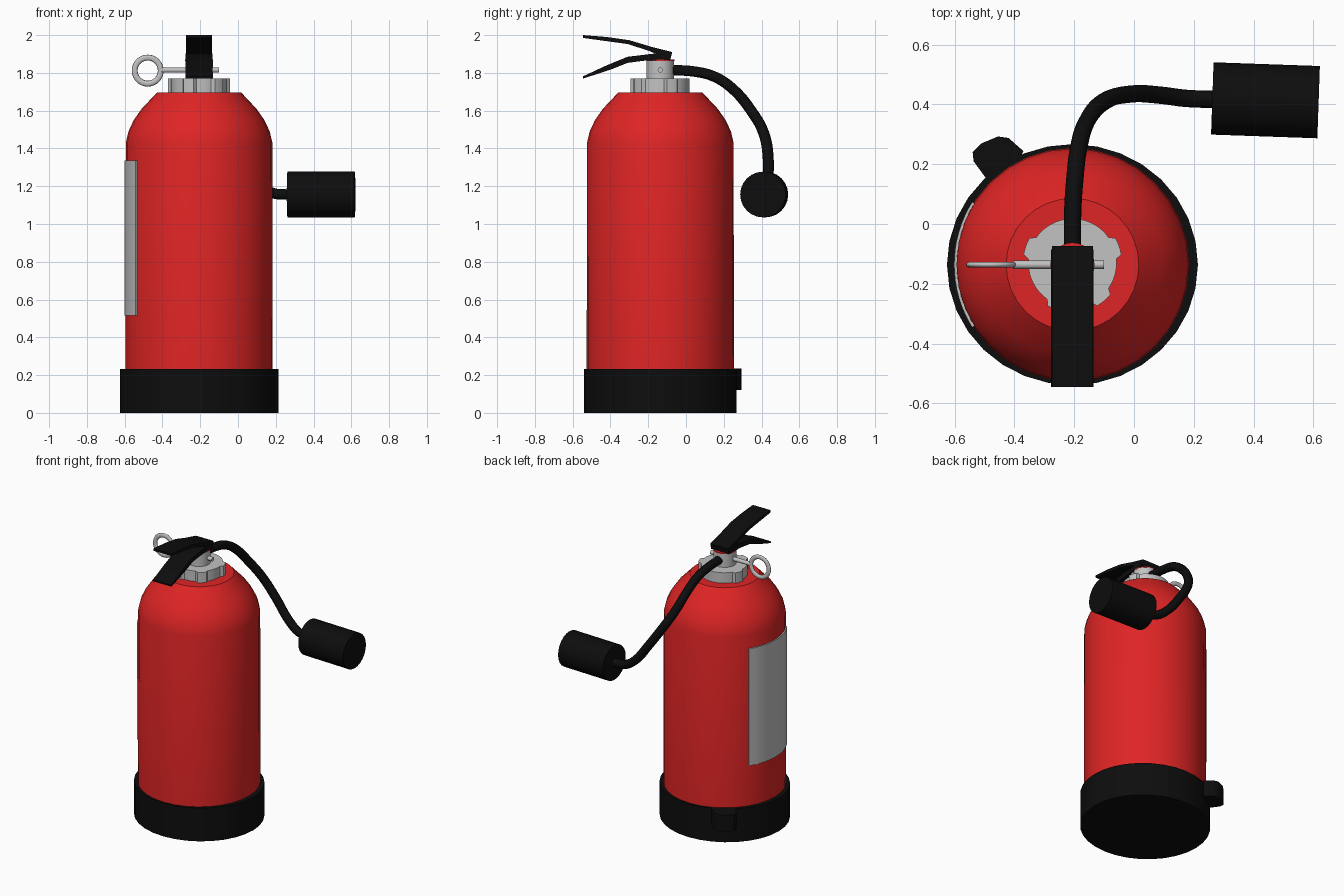
import bpy, bmesh, math
from mathutils import Vector, Matrix

if "Cube" in bpy.data.objects:
    bpy.data.objects.remove(bpy.data.objects["Cube"])

CX, CY = -0.206, -0.136          # axis of the cylinder


def material(name, rgb):
    m = bpy.data.materials.new(name)
    m.diffuse_color = (*rgb, 1)
    m.use_nodes = True
    m.node_tree.nodes["Principled BSDF"].inputs["Base Color"].default_value = m.diffuse_color
    return m


RED = material("red paint", (0.74, 0.018, 0.018))
BLACK = material("black rubber", (0.004, 0.004, 0.004))
GREY = material("light grey metal", (0.54, 0.54, 0.54))


def finish(name, bm, mat, angle=35):
    bmesh.ops.recalc_face_normals(bm, faces=bm.faces)
    me = bpy.data.meshes.new(name)
    bm.to_mesh(me)
    bm.free()
    me.materials.append(mat)
    ob = bpy.data.objects.new(name, me)
    bpy.context.collection.objects.link(ob)
    bpy.ops.object.select_all(action='DESELECT')
    ob.select_set(True)
    bpy.context.view_layer.objects.active = ob
    bpy.ops.object.shade_smooth_by_angle(angle=math.radians(angle))
    return ob


def lathe(name, profile, mat, sides=32, sy=1.0, matrix=None):
    """Spin (radius, height) points around z and cap both ends."""
    bm = bmesh.new()
    rings = []
    for r, z in profile:
        rings.append([bm.verts.new((r * math.cos(math.tau * i / sides),
                                    sy * r * math.sin(math.tau * i / sides), z))
                      for i in range(sides)])
    for a, b in zip(rings, rings[1:]):
        for i in range(sides):
            j = (i + 1) % sides
            bm.faces.new((a[i], a[j], b[j], b[i]))
    bm.faces.new(rings[0])
    bm.faces.new(rings[-1])
    bm.transform(matrix or Matrix.Translation((CX, CY, 0)))
    return finish(name, bm, mat)


def prism(name, points, offset, mat, angle=35):
    """Extrude a closed outline of 3D points by an offset vector."""
    bm = bmesh.new()
    face = bm.faces.new([bm.verts.new(p) for p in points])
    res = bmesh.ops.extrude_face_region(bm, geom=[face])
    bmesh.ops.translate(bm, vec=Vector(offset),
                        verts=[v for v in res["geom"] if isinstance(v, bmesh.types.BMVert)])
    return finish(name, bm, mat, angle)


# Tank with curved shoulder
lathe("tank", [(0.39, 0.2), (0.388, 1.43), (0.374, 1.49), (0.346, 1.55),
               (0.304, 1.61), (0.222, 1.697)], RED)

# Base boot with its side clasp
lathe("base_boot", [(0.42, 0.0), (0.42, 0.233), (0.38, 0.233)], BLACK, 32, 0.96)
clasp = [(-0.37, 0.244), (-0.42, 0.288), (-0.455, 0.293), (-0.51, 0.27),
         (-0.54, 0.24), (-0.537, 0.21), (-0.493, 0.15), (-0.42, 0.15)]
prism("base_clasp", [(x, y, 0.12) for x, y in clasp], (0, 0, 0.114), BLACK)

# Collar nut with raised lobes
outline = []
for a in range(0, 360, 5):
    lobe = any(abs((a - c + 180) % 360 - 180) <= 12 for c in (20, 160, 250, 310))
    r = 0.166 if lobe else 0.148
    outline.append((CX + r * math.cos(math.radians(a)),
                    CY + 0.006 + r * math.sin(math.radians(a)), 1.69))
prism("collar_nut", outline, (0, 0, 0.08), GREY)

# Valve and red cap
lathe("valve", [(0.073, 1.76), (0.073, 1.863)], GREY, 24)
lathe("valve_cap", [(0.074, 1.863), (0.074, 1.87)], RED, 24)

# Squeeze levers, side profiles in (y, z)
upper = [(-0.545, 2.0), (-0.42, 1.99), (-0.30, 1.973), (-0.18, 1.937), (-0.073, 1.91),
         (-0.083, 1.868), (-0.12, 1.885), (-0.20, 1.918), (-0.31, 1.953), (-0.545, 1.985)]
lower = [(-0.545, 1.782), (-0.42, 1.84), (-0.31, 1.885), (-0.17, 1.902), (-0.10, 1.897),
         (-0.085, 1.868), (-0.21, 1.866), (-0.31, 1.853), (-0.40, 1.817), (-0.545, 1.77)]
for name, prof, w in (("upper_lever", upper, 0.138), ("lower_lever", lower, 0.142)):
    prism(name, [(CX - w / 2, y, z) for y, z in prof], (w, 0, 0), BLACK, 20)

# Safety pin and pull ring
lathe("safety_pin", [(0.014, -0.405), (0.014, -0.10)], GREY, 12,
      matrix=Matrix.Translation((0, CY, 1.815)) @ Matrix.Rotation(math.pi / 2, 4, 'Y'))
bpy.ops.mesh.primitive_torus_add(location=(-0.478, CY, 1.812), rotation=(math.pi / 2, 0, 0),
                                 major_radius=0.069, minor_radius=0.0155,
                                 major_segments=32, minor_segments=10)
ring = bpy.context.object
ring.name = "pull_ring"
ring.scale.z = 0.65
ring.data.materials.append(GREY)
bpy.ops.object.shade_smooth()

# Hose
path = [(-0.206, -0.10, 1.815), (-0.205, 0.045, 1.807), (-0.198, 0.15, 1.78),
        (-0.186, 0.25, 1.713), (-0.157, 0.345, 1.60), (-0.10, 0.41, 1.485),
        (-0.01, 0.435, 1.35), (0.09, 0.431, 1.225), (0.18, 0.42, 1.165), (0.28, 0.417, 1.155)]
curve = bpy.data.curves.new("hose", 'CURVE')
curve.dimensions = '3D'
curve.bevel_depth = 0.029
curve.bevel_resolution = 3
curve.resolution_u = 5
curve.use_fill_caps = True
spline = curve.splines.new('BEZIER')
spline.bezier_points.add(len(path) - 1)
for bp, p in zip(spline.bezier_points, path):
    bp.co = p
    bp.handle_left_type = bp.handle_right_type = 'AUTO'
curve.materials.append(BLACK)
hose = bpy.data.objects.new("hose", curve)
bpy.context.collection.objects.link(hose)

# Discharge nozzle, tilted slightly
lathe("nozzle", [(0.121, -0.178), (0.121, 0.178)], BLACK, 24,
      matrix=Matrix.Translation((0.44, 0.414, 1.156)) @ Matrix.Rotation(math.radians(-2), 4, 'Z')
      @ Matrix.Rotation(math.pi / 2, 4, 'Y'))

# Curved label plate on the left side
arc = [math.radians(a) for a in range(148, 213, 4)]
pts = [(CX + 0.396 * math.cos(a), CY + 0.396 * math.sin(a), 0.515) for a in arc]
pts += [(CX + 0.387 * math.cos(a), CY + 0.387 * math.sin(a), 0.515) for a in reversed(arc)]
prism("label_plate", pts, (0, 0, 0.82), GREY)
